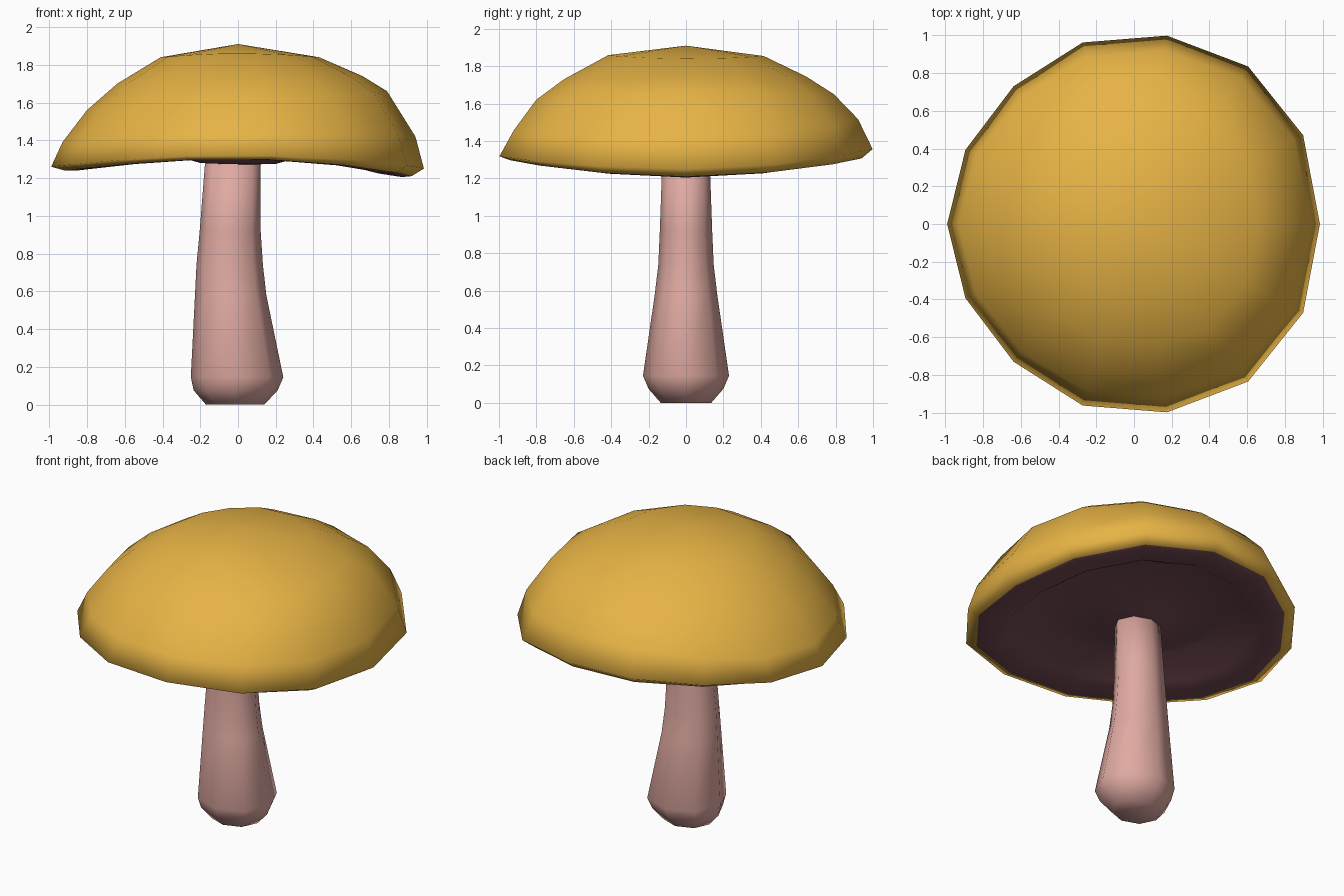
import bpy, bmesh, math

if "Cube" in bpy.data.objects:
    bpy.data.objects.remove(bpy.data.objects["Cube"])

def material(name, rgb):
    m = bpy.data.materials.new(name)
    m.diffuse_color = (*rgb, 1)
    m.use_nodes = True
    m.node_tree.nodes["Principled BSDF"].inputs["Base Color"].default_value = m.diffuse_color
    return m

yellow = material("mustard yellow", (0.80, 0.455, 0.06))
plum = material("dark plum", (0.18, 0.072, 0.092))
pink = material("dusty pink", (0.74, 0.40, 0.36))

def finish(name, bm, mats):
    bmesh.ops.recalc_face_normals(bm, faces=bm.faces)
    me = bpy.data.meshes.new(name)
    bm.to_mesh(me)
    bm.free()
    for m in mats:
        me.materials.append(m)
    for p in me.polygons:
        p.use_smooth = True
    ob = bpy.data.objects.new(name, me)
    bpy.context.collection.objects.link(ob)
    return ob

def bridge(bm, a, b, mat=0):
    n = len(a)
    for i in range(n):
        j = (i + 1) % n
        bm.faces.new((a[i], a[j], b[j], b[i])).material_index = mat

def fan(bm, ring, tip, mat=0):
    for i in range(len(ring)):
        bm.faces.new((ring[i], ring[(i + 1) % len(ring)], tip)).material_index = mat

# Cap: rings of (radius, height) toward +x, -x, +y and -y, blended around
SIDES = 14
rings = [
    ((.43, 1.84), (.41, 1.84), (.42, 1.855), (.42, 1.86)),
    ((.66, 1.74), (.64, 1.70), (.65, 1.745), (.66, 1.73)),
    ((.79, 1.66), (.80, 1.56), (.80, 1.65), (.81, 1.62)),
    ((.94, 1.42), (.93, 1.39), (.93, 1.52), (.93, 1.46)),
    ((.985, 1.25), (.99, 1.26), (1.01, 1.36), (1.01, 1.32)),
    ((.92, 1.21), (.92, 1.24), (.95, 1.31), (.95, 1.30)),   # lip
    ((.87, 1.205), (.85, 1.24), (.87, 1.31), (.87, 1.30)),  # gills start
    ((.74, 1.225), (.72, 1.26), (.74, 1.32), (.74, 1.31)),
    ((.56, 1.37), (.56, 1.38), (.56, 1.41), (.56, 1.41)),
    ((.20, 1.275), (.20, 1.28), (.20, 1.275), (.20, 1.275)),
]
bm = bmesh.new()
loops = []
for px, nx, py, ny in rings:
    loop = []
    for k in range(SIDES):
        a = 2 * math.pi * k / SIDES
        a += 0.052 * math.copysign(abs(math.sin(a)) ** 0.5, math.sin(a))
        c, s = math.cos(a), math.sin(a)
        ex, ey = (px if c > 0 else nx), (py if s > 0 else ny)
        r = ex[0] * c * c + ey[0] * s * s
        r *= 1 + 0.13 * s * s * c * abs(c)   # fuller toward +x
        z = ex[1] * c * c + ey[1] * s * s
        loop.append(bm.verts.new((r * c, r * s, z)))
    loops.append(loop)
for i in range(len(loops) - 1):
    bridge(bm, loops[i], loops[i + 1], 1 if i >= 5 else 0)
fan(bm, loops[0], bm.verts.new((0, 0, 1.91)))
fan(bm, loops[-1], bm.verts.new((0, 0, 1.27)), 1)
finish("cap", bm, [yellow, plum])

# Stem: bent tapering rings of (height, left x, right x, half depth)
bm = bmesh.new()
loops = []
for z, x0, x1, d in [(0, -.17, .14, .135), (.075, -.235, .21, .20), (.145, -.25, .24, .23),
                     (.58, -.228, .15, .167), (.74, -.22, .132, .148),
                     (.92, -.203, .12, .14), (1.34, -.17, .12, .125)]:
    loops.append([bm.verts.new(((x0 + x1) / 2 + (x1 - x0) / 2 * math.cos(k * math.pi / 4),
                                d * math.sin(k * math.pi / 4), z)) for k in range(8)])
for a, b in zip(loops, loops[1:]):
    bridge(bm, a, b)
bm.faces.new(loops[0])
bm.faces.new(loops[-1])
finish("stem", bm, [pink])
